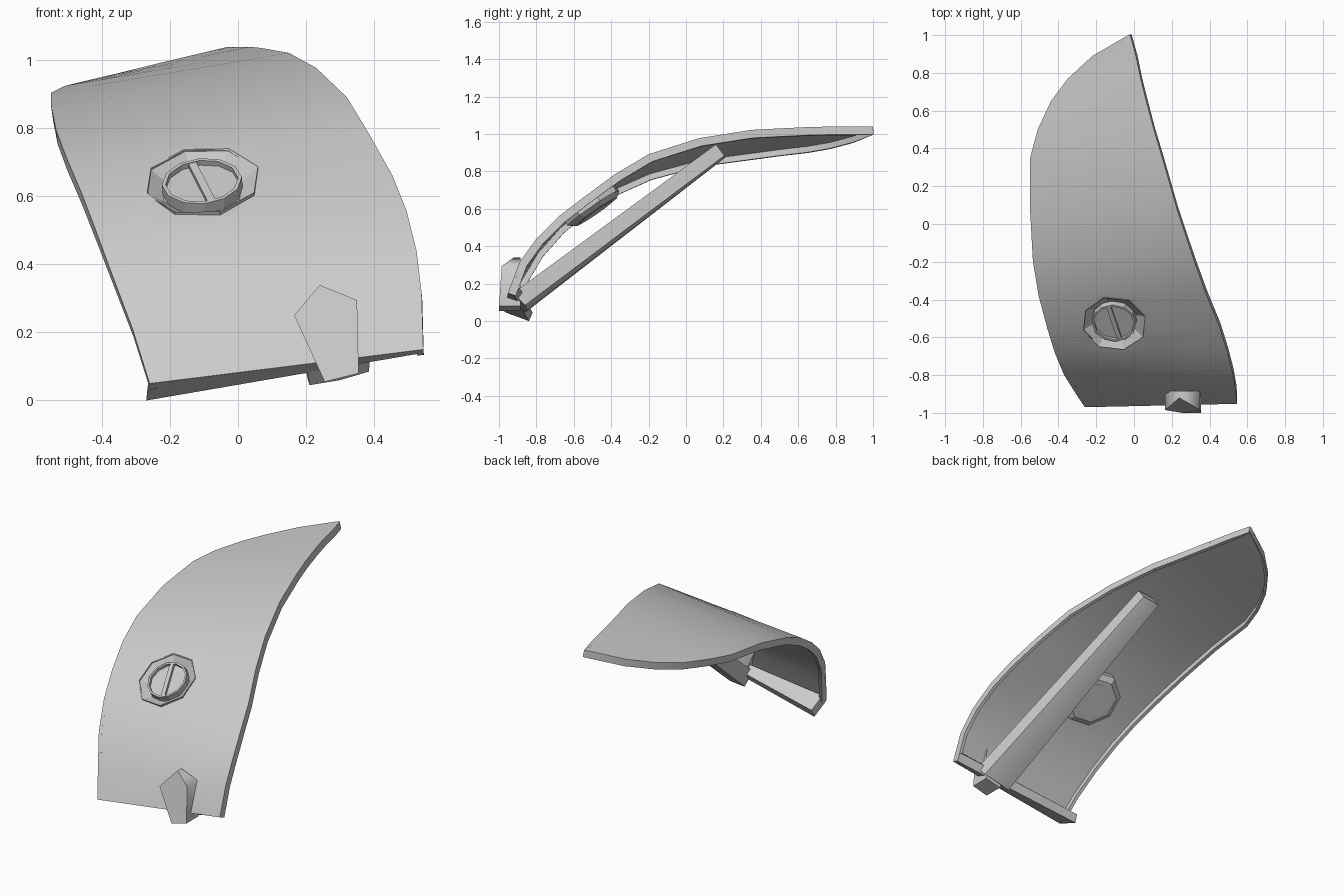
import bpy, bmesh, math
from mathutils import Vector, Matrix

cube = bpy.data.objects.get("Cube")
if cube:
    bpy.data.objects.remove(cube, do_unlink=True)

grey = bpy.data.materials.new("plain_grey")
grey.use_nodes = True
grey.diffuse_color = (0.6, 0.6, 0.6, 1)
grey.node_tree.nodes["Principled BSDF"].inputs["Base Color"].default_value = (0.6, 0.6, 0.6, 1)


def smooth_by(ob, angle):
    bpy.ops.object.select_all(action="DESELECT")
    ob.select_set(True)
    bpy.context.view_layer.objects.active = ob
    bpy.ops.object.shade_smooth_by_angle(angle=math.radians(angle))


def finish(name, bm):
    bmesh.ops.recalc_face_normals(bm, faces=bm.faces)
    mesh = bpy.data.meshes.new(name)
    bm.to_mesh(mesh)
    bm.free()
    mesh.materials.append(grey)
    ob = bpy.data.objects.new(name, mesh)
    bpy.context.collection.objects.link(ob)
    return ob


def loft(name, rings, closed=False, matrix=None):
    """Skin matching rings of points; cap the ends unless closed on itself."""
    bm = bmesh.new()
    loops = [[bm.verts.new(p) for p in ring] for ring in rings]
    pairs = list(zip(loops, loops[1:])) + ([(loops[-1], loops[0])] if closed else [])
    for a, b in pairs:
        for i in range(len(a)):
            j = (i + 1) % len(a)
            bm.faces.new((a[i], a[j], b[j], b[i]))
    if not closed:
        bm.faces.new(loops[0])
        bm.faces.new(loops[-1])
    if matrix:
        bm.transform(matrix)
    return finish(name, bm)


def circle(r, h, sides, turn=0.0):
    return [(r * math.cos(turn + i * math.tau / sides),
             r * math.sin(turn + i * math.tau / sides), h) for i in range(sides)]


# Bent plate: each row is left y, right y, left x, left z, right x, right z
rows = [(-.97, -.952, -.26, .05, .545, .15), (-.895, -.89, -.31, .21, .54, .315),
        (-.80, -.80, -.37, .37, .525, .44), (-.68, -.68, -.42, .505, .495, .56),
        (-.55, -.55, -.46, .61, .455, .66), (-.38, -.38, -.505, .715, .385, .785),
        (-.20, -.20, -.535, .795, .32, .892), (.07, .07, -.55, .868, .23, .978),
        (.35, .35, -.55, .905, .15, 1.022), (.50, .50, -.51, .925, .105, 1.03),
        (.65, .65, -.44, .942, .065, 1.037), (.77, .77, -.35, .963, .035, 1.04),
        (.89, .89, -.22, .995, .01, 1.04), (1.0, 1.0, -.03, 1.04, -.02, 1.04)]
bm = bmesh.new()
grid = []
for yl, yr, xl, zl, xr, zr in rows:
    left, right = Vector((xl, yl, zl)), Vector((xr, yr, zr))
    grid.append([bm.verts.new(left.lerp(right, k / 6)) for k in range(7)])
for a, b in zip(grid, grid[1:]):
    for k in range(6):
        bm.faces.new((a[k], a[k + 1], b[k + 1], b[k]))
bm.normal_update()

# Edge rims: a narrow wall hanging below each long side of the thin plate
rims = {"right_rim": [], "left_rim": []}
for row in grid:
    for name, edge, far in (("right_rim", row[0], row[-1]), ("left_rim", row[-1], row[0])):
        across = far.co - edge.co
        inset = across.normalized() * min(0.02, across.length * 0.5)
        down = edge.normal * -0.044
        rims[name].append([edge.co.copy(), edge.co + inset,
                           edge.co + inset + down, edge.co + down])
for name, rings in rims.items():
    smooth_by(loft(name, rings), 35)

plate = finish("curved_plate", bm)
# the outer side must point up so the thickness grows inward
if plate.data.polygons[20].normal.z < 0:
    plate.data.flip_normals()
solid = plate.modifiers.new("thickness", "SOLIDIFY")
solid.thickness = 0.012
solid.offset = -1

# Frame for the recessed fastener, set square to the plate
normal = Vector((-.08, -.57, .82)).normalized()
side = Vector((1, 0, .1))
side = (side - normal * side.dot(normal)).normalized()
up = normal.cross(side)
place = Matrix((side, up, normal)).transposed().to_4x4()
place.translation = Vector((-.107, -.53, .652))

cutter = loft("recess_cutter", [circle(.165, -.2, 8, .25), circle(.172, .2, 8, .25)], matrix=place)
cutter.hide_render = True
cutter.hide_viewport = True
cut = plate.modifiers.new("recess", "BOOLEAN")
cut.operation = "DIFFERENCE"
cut.solver = "EXACT"
cut.object = cutter
bpy.context.view_layer.objects.active = plate
for step in ("thickness", "recess"):
    bpy.ops.object.modifier_apply(modifier=step)
smooth_by(plate, 35)

# Bowl, disc, rim and cross bar of the fastener
loft("recess_cup", [circle(.174, -.006, 8, .25), circle(.174, -.06, 8, .25), circle(.14, -.085, 8, .25),
                    circle(.05, -.088, 8, .25), circle(.05, -.045, 8, .25), circle(.122, -.045, 8, .25)],
     closed=True, matrix=place)
loft("fastener_disc", [circle(.108, -.088, 12), circle(.108, -.025, 12)], matrix=place)
loft("fastener_rim", [circle(.118, -.06, 12), circle(.118, -.008, 12),
                      circle(.107, -.008, 12), circle(.107, -.06, 12)], closed=True, matrix=place)
bar = [(-.012, -.106), (.012, -.106), (.012, .106), (-.012, .106)]
loft("fastener_bar", [[(x, y, h) for x, y in bar] for h in (-.05, -.01)],
     matrix=place @ Matrix.Rotation(.22, 4, "Z"))

# Tapered lip folded under the front edge
loft("front_lip", [
    [(-.262, -.966, .047), (-.27, -.84, 0), (-.265, -.82, .045), (-.265, -.925, .095)],
    [(.545, -.95, .15), (.545, -.92, .14), (.54, -.89, .18), (.54, -.91, .20)]])

# Tapered strut beneath the plate
strut = loft("support_strut", [
    [(.20, -.925, .12), (.39, -.925, .15), (.385, -.86, .085), (.30, -.85, .06), (.21, -.86, .045)],
    [(-.01, .16, .935), (.10, .16, .945), (.10, .205, .885), (.045, .21, .875), (-.01, .205, .87)]])
smooth_by(strut, 50)

# Five-sided clip on the front edge
clip = [(.165, .25), (.24, .34), (.35, .295), (.355, .08), (.255, .055)]
front = [-.985, -.92, -.985, -1, -1]
clip_block = loft("front_clip", [[(x, y, z) for (x, z), y in zip(clip, front)],
                                 [(x, -.885, z) for x, z in clip]])
smooth_by(clip_block, 75)
